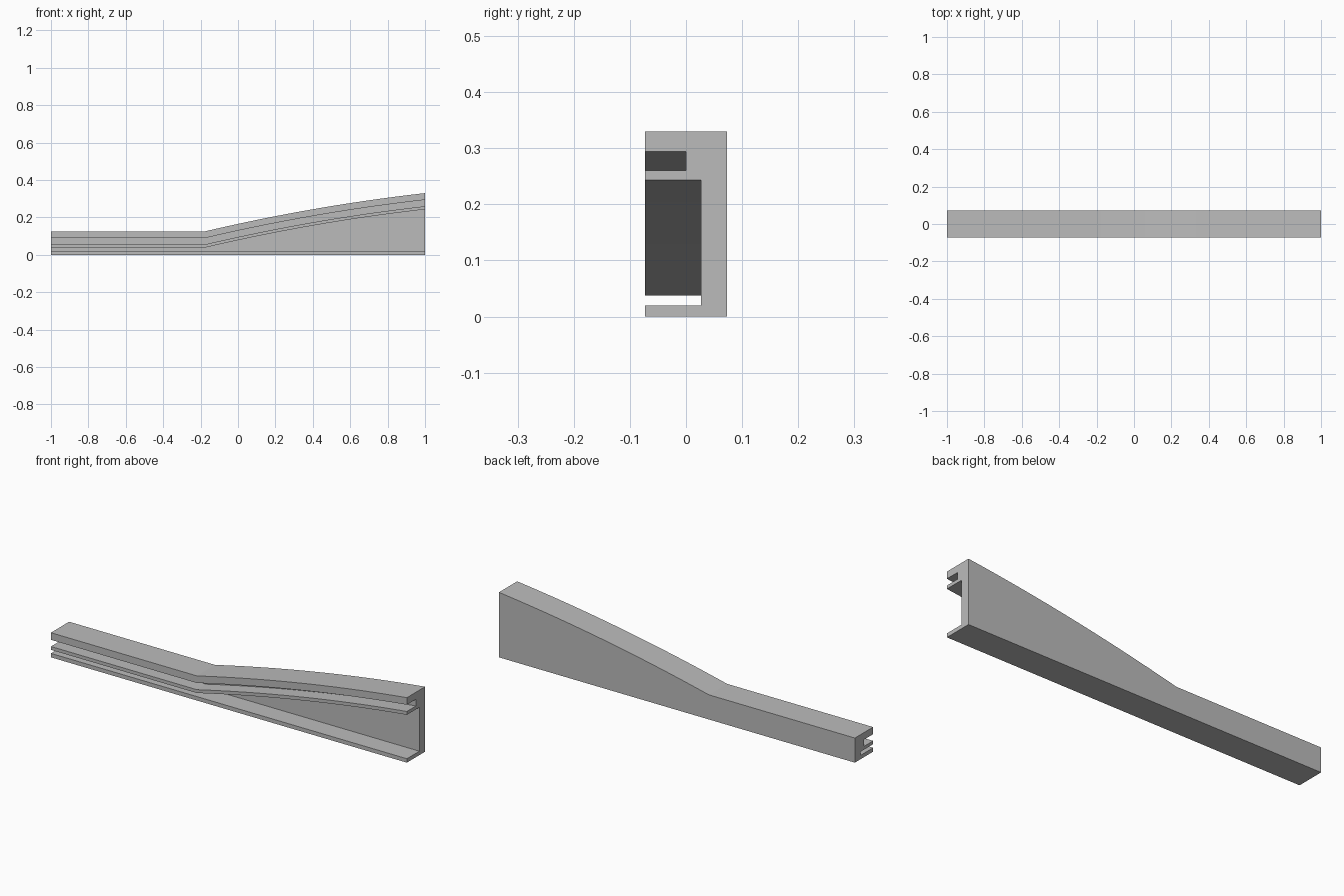
import bpy, bmesh, math

cube = bpy.data.objects.get("Cube")
if cube:
    bpy.data.objects.remove(cube)

grey = bpy.data.materials.new("light_grey")
grey.use_nodes = True
colour = (0.5, 0.5, 0.5, 1)
grey.diffuse_color = colour
grey.node_tree.nodes["Principled BSDF"].inputs["Base Color"].default_value = colour

HALF = 0.073     # half the depth of the rail
BEND = -0.18     # where the level run starts to climb
LOW, HIGH = 0.125, 0.33
BULGE = 0.018    # how far the climb bows above a straight line
STEPS = 32


def top_height(x):
    t = max(0, (x - BEND) / (1 - BEND))
    return LOW + (HIGH - LOW) * t + 4 * BULGE * t * (1 - t)


def section(x):
    """Outline of the rail at x: foot, back wall, cap and two front slots."""
    top = top_height(x)
    outline = [(-HALF, 0), (HALF, 0), (HALF, top), (-HALF, top)]
    # upper slot, then the deep lower slot
    for depth, upper, lower in ((0, top - 0.036, top - 0.07),
                                (0.027, top - 0.087, 0.02)):
        outline += [(-HALF, upper), (depth, upper), (depth, lower), (-HALF, lower)]
    return [(x, y, z) for y, z in outline]


# Sweep the section along the rail
stations = [-1] + [BEND + (1 - BEND) * i / STEPS for i in range(STEPS + 1)]
bm = bmesh.new()
rings = [[bm.verts.new(p) for p in section(x)] for x in stations]
for a, b in zip(rings, rings[1:]):
    for i in range(len(a)):
        j = (i + 1) % len(a)
        bm.faces.new((a[i], a[j], b[j], b[i]))
bm.faces.new(rings[0])
bm.faces.new(rings[-1])
bmesh.ops.recalc_face_normals(bm, faces=bm.faces)

mesh = bpy.data.meshes.new("slotted_rail")
bm.to_mesh(mesh)
bm.free()
mesh.materials.append(grey)
rail = bpy.data.objects.new("slotted_rail", mesh)
bpy.context.collection.objects.link(rail)

# Smooth the gentle curve, keep the bend and the corners sharp
bpy.context.view_layer.objects.active = rail
rail.select_set(True)
bpy.ops.object.shade_smooth_by_angle(angle=math.radians(8))
